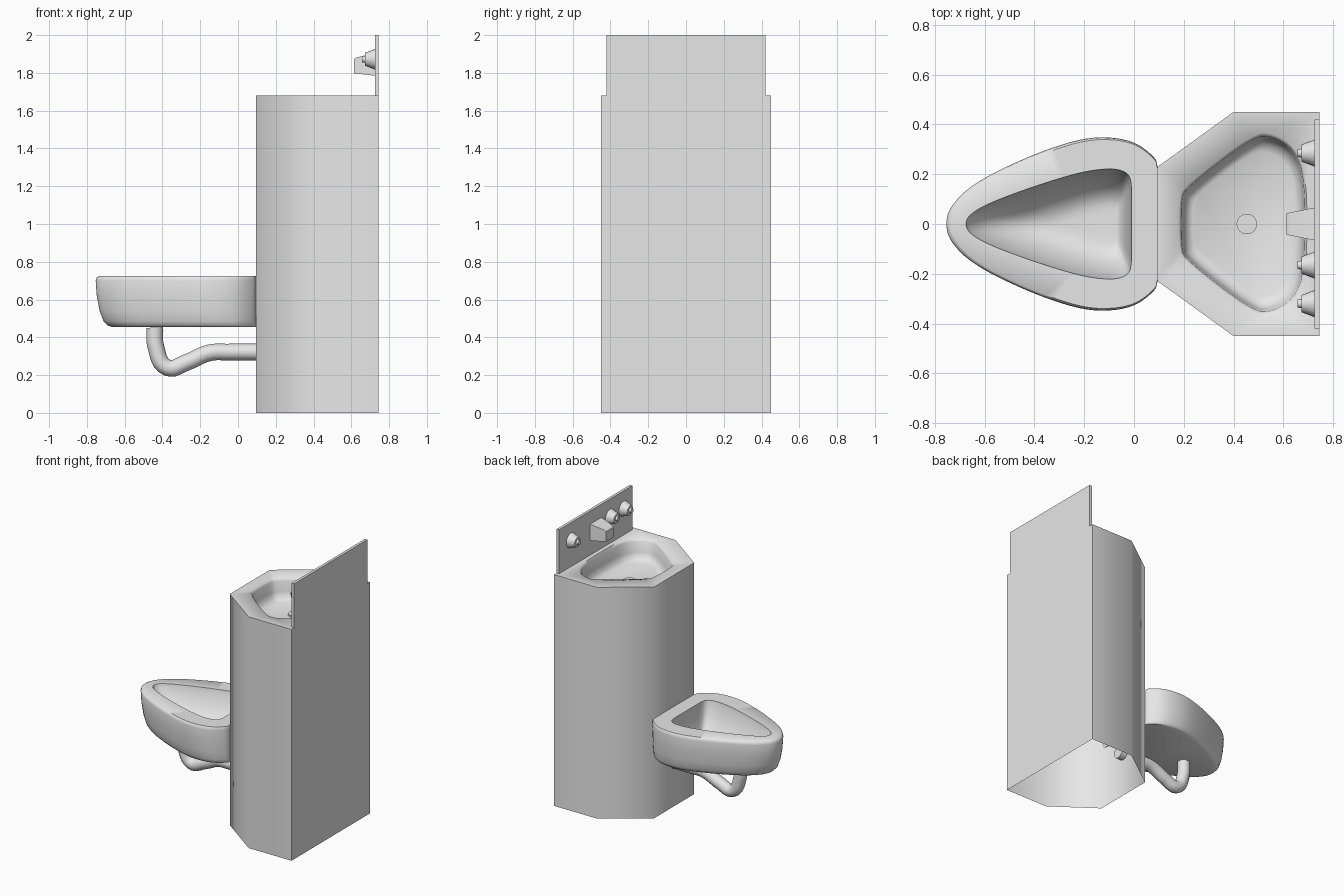
import bpy, bmesh
from mathutils import Matrix, Vector

if "Cube" in bpy.data.objects:
    bpy.data.objects.remove(bpy.data.objects["Cube"])

steel = bpy.data.materials.new("brushed grey steel")
steel.use_nodes = True
GREY = (0.8, 0.8, 0.8, 1)
steel.diffuse_color = GREY
steel.node_tree.nodes["Principled BSDF"].inputs["Base Color"].default_value = GREY


def finish(obj, angle=0.6):
    obj.data.materials.clear()
    obj.data.materials.append(steel)
    bpy.ops.object.select_all(action="DESELECT")
    obj.select_set(True)
    bpy.context.view_layer.objects.active = obj
    bpy.ops.object.shade_smooth_by_angle(angle=angle)


def make(name, bm, angle=0.6):
    bmesh.ops.recalc_face_normals(bm, faces=bm.faces)
    mesh = bpy.data.meshes.new(name)
    bm.to_mesh(mesh)
    bm.free()
    obj = bpy.data.objects.new(name, mesh)
    bpy.context.collection.objects.link(obj)
    finish(obj, angle)


def mirrored(half, middle=()):
    """Closed outline from its +y half, with optional points on the axis."""
    return list(half) + list(middle) + [(x, -y) for x, y in reversed(half)]


def rounded(points, passes=2):
    """Corner cutting of a closed outline."""
    for _ in range(passes):
        out = []
        for a, b in zip(points, points[1:] + points[:1]):
            a, b = Vector(a), Vector(b)
            out += [a.lerp(b, 0.25), a.lerp(b, 0.75)]
        points = out
    return points


def ring(bm, outline, z, scale=1, centre=(0, 0)):
    cx, cy = centre
    return [bm.verts.new((cx + (x - cx) * scale, cy + (y - cy) * scale, z))
            for x, y in outline]


def bridge(bm, rings):
    for lower, upper in zip(rings, rings[1:]):
        for i in range(len(lower)):
            j = (i + 1) % len(lower)
            bm.faces.new((lower[i], lower[j], upper[j], upper[i]))


def loop_edges(bm, verts):
    return [bm.edges.get((a, b)) for a, b in zip(verts, verts[1:] + verts[:1])]


# Cabinet, open underneath, with the basin sunk into its top
bm = bmesh.new()
plan = mirrored([(0.745, 0.45), (0.4, 0.45), (0.095, 0.23)])
walls = [ring(bm, plan, z) for z in (0, 1.68)]
bridge(bm, walls)
basin_plan = rounded(mirrored([(0.695, 0.19), (0.65, 0.31), (0.56, 0.365),
                               (0.48, 0.365), (0.2, 0.15), (0.18, 0.1)]))
basin = [ring(bm, basin_plan, z, s, (0.46, 0)) for z, s in
         ((1.68, 1), (1.665, 0.965), (1.59, 0.94), (1.55, 0.89), (1.535, 0.8))]
bridge(bm, basin)
bm.faces.new(basin[-1])
bmesh.ops.triangle_fill(bm, use_beauty=True, normal=(0, 0, 1),
                        edges=loop_edges(bm, walls[1]) + loop_edges(bm, basin[0]))
make("cabinet_with_basin", bm, 1.05)

# Toilet bowl: outside, flat rim and hollow in one skin
bm = bmesh.new()
outer = rounded(mirrored([(0.105, 0.24), (0.06, 0.29), (0, 0.33), (-0.08, 0.348),
                          (-0.18, 0.348), (-0.3, 0.318), (-0.47, 0.252),
                          (-0.65, 0.16), (-0.74, 0.07)], [(-0.758, 0)]))
inner = rounded(mirrored([(-0.01, 0.1), (-0.01, 0.16), (-0.02, 0.2), (-0.06, 0.22),
                          (-0.12, 0.222), (-0.22, 0.207), (-0.4, 0.152),
                          (-0.58, 0.085), (-0.66, 0.04)], [(-0.68, 0)]))
skin = [ring(bm, outer, z, s, (0.08, 0)) for z, s in
        ((0.456, 0.9), (0.463, 0.925), (0.485, 0.95), (0.54, 0.975),
         (0.62, 0.993), (0.7, 1), (0.717, 0.993), (0.725, 0.975))]
skin += [ring(bm, inner, z, s, (-0.1, 0)) for z, s in
         ((0.725, 1), (0.695, 0.98), (0.62, 0.85), (0.55, 0.68), (0.515, 0.5), (0.505, 0.35))]
bridge(bm, skin)
bm.faces.new(skin[0])
bm.faces.new(skin[-1])
make("toilet_bowl", bm, 0.8)

# Waste pipe with its trap bend
curve = bpy.data.curves.new("waste_pipe", "CURVE")
curve.dimensions = "3D"
curve.bevel_depth = 0.044
curve.bevel_resolution = 4
curve.resolution_u = 6
curve.use_fill_caps = True
path = [(-0.44, 0.452), (-0.435, 0.35), (-0.375, 0.24), (-0.27, 0.268),
        (-0.15, 0.318), (-0.05, 0.322), (0.14, 0.322)]
spline = curve.splines.new("BEZIER")
spline.bezier_points.add(len(path) - 1)
for point, (x, z) in zip(spline.bezier_points, path):
    point.co = (x, 0, z)
    point.handle_left_type = point.handle_right_type = "AUTO"
pipe = bpy.data.objects.new("waste_pipe", curve)
bpy.context.collection.objects.link(pipe)
bpy.ops.object.select_all(action="DESELECT")
pipe.select_set(True)
bpy.context.view_layer.objects.active = pipe
bpy.ops.object.convert(target="MESH")
finish(bpy.context.view_layer.objects.active, 0.8)

# Upright back plate
bm = bmesh.new()
bmesh.ops.create_cube(bm, size=1, matrix=Matrix.Translation((0.735, 0, 1.84))
                      @ Matrix.Diagonal((0.02, 0.84, 0.32, 1)))
make("back_plate", bm)

# Spout: side profile, narrower towards its nose
bm = bmesh.new()
profile = [(0.727, 1.785, 0.066), (0.613, 1.798, 0.043), (0.613, 1.872, 0.043),
           (0.627, 1.882, 0.046), (0.727, 1.905, 0.066)]
sides = [[bm.verts.new((x, side * w, z)) for x, z, w in profile] for side in (-1, 1)]
bridge(bm, sides)
for side in sides:
    bm.faces.new(side)
make("spout", bm)


def cone(bm, x0, x1, r0, r1, y, z):
    """Frustum lying along x."""
    place = Matrix.Translation(((x0 + x1) / 2, y, z)) @ Matrix.Rotation(-1.5707963, 4, "Y")
    bmesh.ops.create_cone(bm, cap_ends=True, segments=20, radius1=r0, radius2=r1,
                          depth=abs(x1 - x0), matrix=place)


# Push valves: tapered body with a small button
for name, y in (("left_valve", 0.285), ("middle_valve", -0.165), ("right_valve", -0.32)):
    bm = bmesh.new()
    cone(bm, 0.727, 0.672, 0.055, 0.034, y, 1.872)
    cone(bm, 0.675, 0.657, 0.018, 0.016, y, 1.872)
    make(name, bm)

# Basin drain
bm = bmesh.new()
bmesh.ops.create_cone(bm, cap_ends=True, segments=24, radius1=0.041, radius2=0.041,
                      depth=0.02, matrix=Matrix.Translation((0.453, 0, 1.537)))
make("basin_drain", bm)
